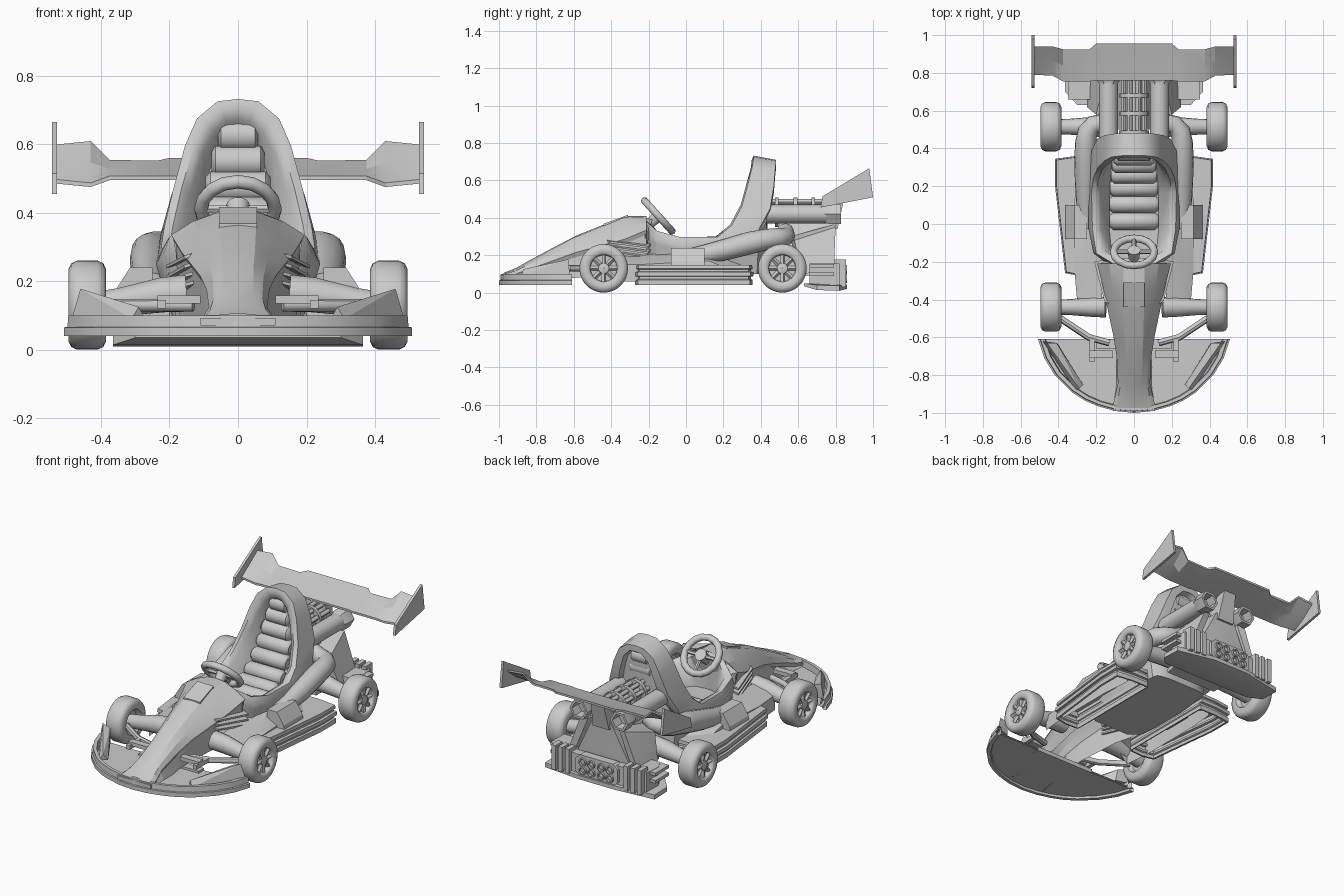
import bpy, bmesh
from math import sin, cos, pi, radians
from mathutils import Vector as V


def finish(name, bm, mirror=False, angle=35):
    bmesh.ops.remove_doubles(bm, verts=bm.verts, dist=0.0004)
    bmesh.ops.recalc_face_normals(bm, faces=bm.faces)
    me = bpy.data.meshes.new(name)
    bm.to_mesh(me)
    bm.free()
    me.shade_smooth()
    me.set_sharp_from_angle(angle=radians(angle))
    ob = bpy.data.objects.new(name, me)
    bpy.context.collection.objects.link(ob)
    if mirror:
        ob.modifiers.new("Mirror", 'MIRROR').use_clip = True
    return ob


def loft(name, rings, closed=False, mirror=False, caps=(False, False), angle=35):
    bm = bmesh.new()
    rows = [[bm.verts.new(p) for p in r] for r in rings]
    n = len(rows[0])
    for a, b in zip(rows, rows[1:]):
        for i in range(n if closed else n - 1):
            j = (i + 1) % n
            bm.faces.new((a[i], a[j], b[j], b[i]))
    for cap, row in zip(caps, (rows[0], rows[-1])):
        if cap:
            bm.faces.new(row)
    return finish(name, bm, mirror, angle)


def hull(name, pts, mirror=False):
    bm = bmesh.new()
    for p in pts:
        bm.verts.new(p)
    bmesh.ops.convex_hull(bm, input=bm.verts)
    bmesh.ops.dissolve_limit(bm, angle_limit=0.02, verts=bm.verts, edges=bm.edges)
    return finish(name, bm, mirror, 20)


def box(name, x, y, z, mirror=False):
    return hull(name, [(a, b, c) for a in x for b in y for c in z], mirror)


def tube(name, pts, radii, mirror=False, sides=14):
    pts = [V(p) for p in pts]
    radii = radii if isinstance(radii, (list, tuple)) else [radii] * len(pts)
    rings = []
    for i, p in enumerate(pts):
        t = pts[min(i + 1, len(pts) - 1)] - pts[max(i - 1, 0)]
        u = t.cross(V((0.02, 0.03, 1))).normalized()
        w = t.cross(u).normalized()
        rings.append([p + radii[i] * (u * cos(2 * pi * k / sides) + w * sin(2 * pi * k / sides))
                      for k in range(sides)])
    return loft(name, rings, True, mirror, (True, True), 45)


def lathe(name, prof, axis, c, mirror=False, sides=28):
    rings = []
    for r, a in prof:
        ring = []
        for k in range(sides):
            p, q = r * cos(2 * pi * k / sides), r * sin(2 * pi * k / sides)
            ring.append(V(c) + V((a, p, q) if axis == 'x' else (p, a, q)))
        rings.append(ring)
    return loft(name, rings, True, mirror, angle=40)


# Wheels, spokes and axles
tyre = [(.001, .41), (.06, .41), (.075, .385), (.105, .385), (.122, .393), (.13, .41), (.13, .47),
        (.122, .487), (.105, .495), (.08, .492), (.073, .485), (.07, .465), (.001, .465)]
for end, y in (("front", -.44), ("rear", .515)):
    lathe(end + "_wheel", tyre, 'x', (0, y, .13), True, 32)
    lathe(end + "_hub", [(.034, .465), (.028, .484), (.012, .488), (.001, .488)], 'x', (0, y, .13), True, 16)
    for k in range(8):
        d = V((0, cos(k * pi / 4), sin(k * pi / 4)))
        tube(end + "_spoke", [V((.472, y, .13)) + d * .02, V((.474, y, .13)) + d * .073], .012, True, 4)
    tube(end + "_axle", [(.15, y, .165), (.22, y, .16), (.34, y, .14), (.41, y, .13)],
         [.055, .052, .042, .04], True)

# Front suspension arms
tube("front_arm", [(.13, -.63, .13), (.24, -.6, .13), (.39, -.5, .13)], .018, True, 8)
box("arm_mount", (.11, .235), (-.71, -.67), (.135, .158), True)
box("arm_mount_post", (.21, .235), (-.73, -.6), (.12, .145), True)

# Front bumper: curved splitter tray with a raised rim
edge = [(0, -1), (.1, -.99), (.19, -.965), (.26, -.935), (.33, -.89), (.42, -.8), (.475, -.71), (.508, -.61)]
def rim(s, z):
    return [(x * s, -.61 + (y + .61) * s, z) for x, y in edge]
def chord(z):
    return [(x * .93, -.61, z) for x, y in edge]
loft("front_bumper", [chord(.052), rim(.94, .052), rim(.95, .04), rim(1, .04), rim(1, .065), rim(.98, .067),
                      rim(.975, .1), rim(.93, .1), rim(.92, .062), chord(.062)], mirror=True)
box("bumper_slot", (-.11, .11), (-.99, -.95), (.07, .093))
hull("bumper_winglet", [(.485, -.62, .09), (.46, -.63, .178), (.41, -.63, .16), (.4, -.64, .09),
                        (.29, -.87, .125), (.27, -.85, .09), (.31, -.88, .09)], True)

# Nose cowl: lofted from tip to dashboard
nose = [(-.975, .06, .1, .115, .088, .125, .05), (-.91, .05, .125, .1, .1, .115, .05),
        (-.84, .045, .165, .085, .125, .1, .05), (-.7, .045, .24, .092, .175, .09, .07),
        (-.59, .05, .297, .11, .215, .1, .08), (-.33, .055, .402, .165, .285, .14, .1),
        (-.21, .055, .405, .195, .335, .17, .1)]
loft("nose_cowl", [[(0, y, tz + .006), (tw, y, tz), ((tw + sx) / 2 + .006, y, (tz + sz) / 2 + .005),
                    (sx, y, sz), (sx - .012, y, sz - .025), (bx, y, bz)]
                   for y, tw, tz, sx, sz, bx, bz in nose], mirror=True, angle=15)
hull("hood_panel", [(s * .055, y, z) for s in (-1, 1) for y, z in
                    ((-.44, .35), (-.44, .368), (-.31, .39), (-.31, .416))])
hull("dashboard", [(s * x, y, z) for s in (-1, 1) for x, y, z in
                   ((.055, -.22, .403), (.19, -.22, .33), (.17, -.22, .22), (.05, -.18, .39), (.15, -.19, .32))])

# Side louvres behind the front wheels
for i in range(4):
    a, b = .275 - .027 * i, .252 - .03 * i
    hull("side_louvre", [(x, y, z + dz) for x, y, z in ((.12, -.43, a), (.157, -.41, a - .01),
         (.16, -.19, b), (.21, -.2, b - .015)) for dz in (0, .01)], True)

# Seat shell: rings run from the top of the headrest around to the dashboard
lower = [(0, .425, .1), (.05, .425, .1), (.09, .425, .1), (.13, .42, .1), (.17, .41, .1), (.18, .38, .1),
         (.19, .2, .09), (.19, -.03, .09), (.18, -.15, .09), (.12, -.2, .09), (0, -.2, .09)]
outer = [(0, .482, .71), (.055, .482, .705), (.115, .477, .66), (.155, .47, .57), (.195, .45, .45),
         (.225, .39, .34), (.24, .2, .255), (.24, -.03, .25), (.215, -.155, .285), (.13, -.22, .34), (0, -.22, .37)]
front = [(0, .362, .732), (.06, .362, .725), (.12, .355, .675), (.155, .335, .595), (.19, .3, .465),
         (.215, .245, .36), (.225, .17, .298), (.22, -.03, .297), (.2, -.155, .33), (.11, -.21, .38), (0, -.22, .4)]
inner = [(0, .365, .672), (.035, .365, .667), (.07, .36, .635), (.105, .34, .57), (.14, .31, .46),
         (.165, .25, .35), (.175, .17, .285), (.175, -.03, .28), (.155, -.14, .315), (.09, -.19, .37), (0, -.2, .39)]
floor = [(0, .42, .63), (.03, .42, .62), (.06, .42, .59), (.09, .41, .5), (.11, .38, .4), (.12, .3, .28),
         (.13, .18, .2), (.13, -.03, .19), (.12, -.14, .19), (.07, -.19, .19), (0, -.2, .19)]
roll = [((a[0] + b[0]) / 2, (a[1] + b[1]) / 2 - .012, (a[2] + b[2]) / 2 + .008) for a, b in zip(front, inner)]
lip = [(x * .72, y, z - .035) if i < 5 else V((x, y, z)).lerp(V(lower[i]), .15) for i, (x, y, z) in enumerate(outer)]
recess = [(x * .95, y - .035, z - .01) if i < 5 else V(lip[i]).lerp(V(lower[i]), .15) for i, (x, y, z) in enumerate(lip)]
loft("seat_shell", [[(0, y, z) for x, y, z in lower], lower, recess, lip, outer, front, roll, inner, floor,
                    [(0, y, z) for x, y, z in floor]], mirror=True, angle=50)

# Seat pads: stacked rolls down the backrest and along the base
path = [(.41, .625, .058), (.4, .55, .078), (.38, .475, .095), (.355, .4, .108), (.315, .33, .116),
        (.26, .26, .122), (.19, .215, .128), (.105, .195, .13), (.015, .187, .13)]
for y, z, w in path:
    tube("seat_pad", [(-w, y, z), (-w * .85, y, z), (w * .85, y, z), (w, y, z)], [.03, .046, .046, .03])

# Steering wheel
c, v = V((0, -.148, .41)), V((0, -.67, .743))
bpy.ops.mesh.primitive_torus_add(major_segments=16, minor_segments=10, major_radius=.108, minor_radius=.02,
                                 location=c, rotation=(radians(-48), 0, 0))
bpy.context.object.name = "steering_wheel"
bpy.ops.object.shade_smooth_by_angle(angle=radians(40))
for d in (V((1, 0, 0)), V((-1, 0, 0)), -v):
    tube("steering_spoke", [c, c + d * .105], .012, sides=6)
tube("steering_column", [c + V((0, .01, .01)), c + V((0, -.02, -.018)), (0, -.28, .29)], [.035, .03, .015])

# Side pods: one stepped shell, open below, with inner fairing and intake box
pod = [(.2, .36), (.31, .36), (.418, .345), (.418, .2), (.365, -.26), (.29, -.275), (.2, -.27)]
steps = [(.04, .96), (.04, .99), (.068, .99), (.072, .965), (.085, .965), (.088, 1), (.11, 1), (.113, .965),
         (.125, .965), (.128, .985), (.148, .98)]
loft("side_pod", [[(x * s, .04 + (y - .04) * s, z) for x, y in pod] for z, s in steps], True, True, (False, True), 20)
fair = [(-.42, .17, .3, .06, .15, .19), (-.25, .17, .315, .06, .15, .2), (.12, .19, .315, .06, .17, .235), (.3, .19, .3, .06, .1, .15)]
loft("side_fairing", [[(x1, y, z0), (x1, y, z1), (x1 - .04, y, z1 + .02), (x0, y, z2)]
                      for y, x0, x1, z0, z1, z2 in fair], mirror=True, caps=(True, False), angle=25)
hull("pod_intake", [(x, y, z) for y in (-.08, .1) for x, z in ((.25, .14), (.365, .14), (.36, .17), (.315, .24), (.25, .24))], True)

# Side pipes sweeping back and around into the exhausts
tube("side_pipe", [(.25, -.02, .185), (.255, .1, .205), (.256, .22, .232), (.256, .34, .265), (.256, .43, .285),
                   (.245, .49, .292), (.215, .525, .295), (.165, .535, .305), (.12, .53, .33)],
     [.04, .05, .057, .06, .056, .053, .05, .048, .045], True, 16)
lathe("exhaust", [(.001, .43), (.05, .43), (.05, .75)], 'y', (.135, 0, .42), True, 16)
lathe("exhaust_tip", [(.048, .74), (.06, .76), (.06, .83), (.045, .83), (.042, .77), (.001, .77)], 'y', (.135, 0, .42), True, 6)

# Engine between the exhausts: core, rods and ring clamps
lathe("engine_core", [(.001, .44), (.05, .44), (.05, .76), (.001, .76)], 'y', (0, 0, .43), sides=16)
for k in range(4):
    a = pi / 8 + k * pi / 4
    tube("engine_rod", [(.06 * cos(a), .44, .43 + .06 * sin(a)), (.06 * cos(a), .78, .43 + .06 * sin(a))], .014, sides=8)
for y in (.485, .585, .68):
    lathe("engine_clamp", [(.05, y - .01), (.079, y - .01), (.079, y + .01), (.05, y + .01)], 'y', (0, 0, .43), sides=16)

# Rear body, bumper and diffuser
hull("rear_body", [(s * x, y, z) for s in (-1, 1) for x, y, z in
                   ((.06, .5, .38), (.17, .5, .1), (.06, .8, .38), (.13, .79, .2), (.2, .78, .1), (.17, .5, .08))])
hull("rear_flank", [(.1, .56, .3), (.2, .58, .28), (.1, .79, .365), (.15, .8, .35), (.2, .6, .1), (.25, .62, .1),
                    (.2, .79, .12), (.24, .79, .12)], True)
hull("diffuser", [(s * x, y, z) for s in (-1, 1) for x, y, z in
                  ((.3, .63, .035), (.3, .63, .05), (.365, .7, .014), (.365, .7, .04), (.365, .82, .01), (.365, .82, .038),
                   (.12, .86, .02), (.12, .86, .043))])
hull("rear_bumper", [(x * s, y, z) for s in (-1, 1) for x, y in ((.29, .66), (.32, .72), (.31, .82), (.14, .835))
                     for z in (.04, .155)])
for y in (.09, .135):
    box("bumper_ledge", (.28, .35), (.66, .79), (y, y + .018), True)
for x in (.195, .24, .285):
    box("rear_fin", (x - .014, x + .014), (.79, .855), (.03, .178), True)
hull("light_panel", [(s * x, y, z) for s in (-1, 1) for y in (.8, .85) for x, z in
                     ((.11, .035), (.14, .06), (.14, .14), (.11, .165))])
for x in (.033, .09):
    for z in (.075, .125):
        lathe("rear_light", [(.024, 0), (.024, .015), (.017, .015), (.015, .005), (.001, .008)], 'y', (x, .847, z), True, 12)

# Rear wing, end plates and pylon
wing = [(0, .76, .495, .955, .556), (.2, .76, .495, .955, .556), (.235, .755, .495, .925, .548),
        (.375, .755, .495, .925, .55), (.43, .785, .475, .94, .605), (.53, .79, .485, .94, .595)]
loft("rear_wing", [[(x, ly, lz), (x, (ly + ty) / 2, (lz + tz) / 2 - .012), (x, ty, tz - .008), (x, ty, tz + .004),
                    (x, (ly + ty) / 2, (lz + tz) / 2 + .006), (x, ly, lz + .012)]
                   for x, ly, lz, ty, tz in wing], closed=True, mirror=True, angle=20)
hull("wing_end_plate", [(x, y, z) for x in (.528, .543) for y, z in
                        ((.73, .515), (.82, .55), (.98, .665), (1, .51), (.72, .455))], True)
hull("wing_pylon", [(s * x, y, z) for s in (-1, 1) for x, y, z in
                    ((.055, .71, .34), (.055, .81, .34), (.04, .78, .5), (.04, .85, .52))])

# Front floor cross member
box("front_beam", (-.2, .2), (-.66, -.61), (.05, .075))
